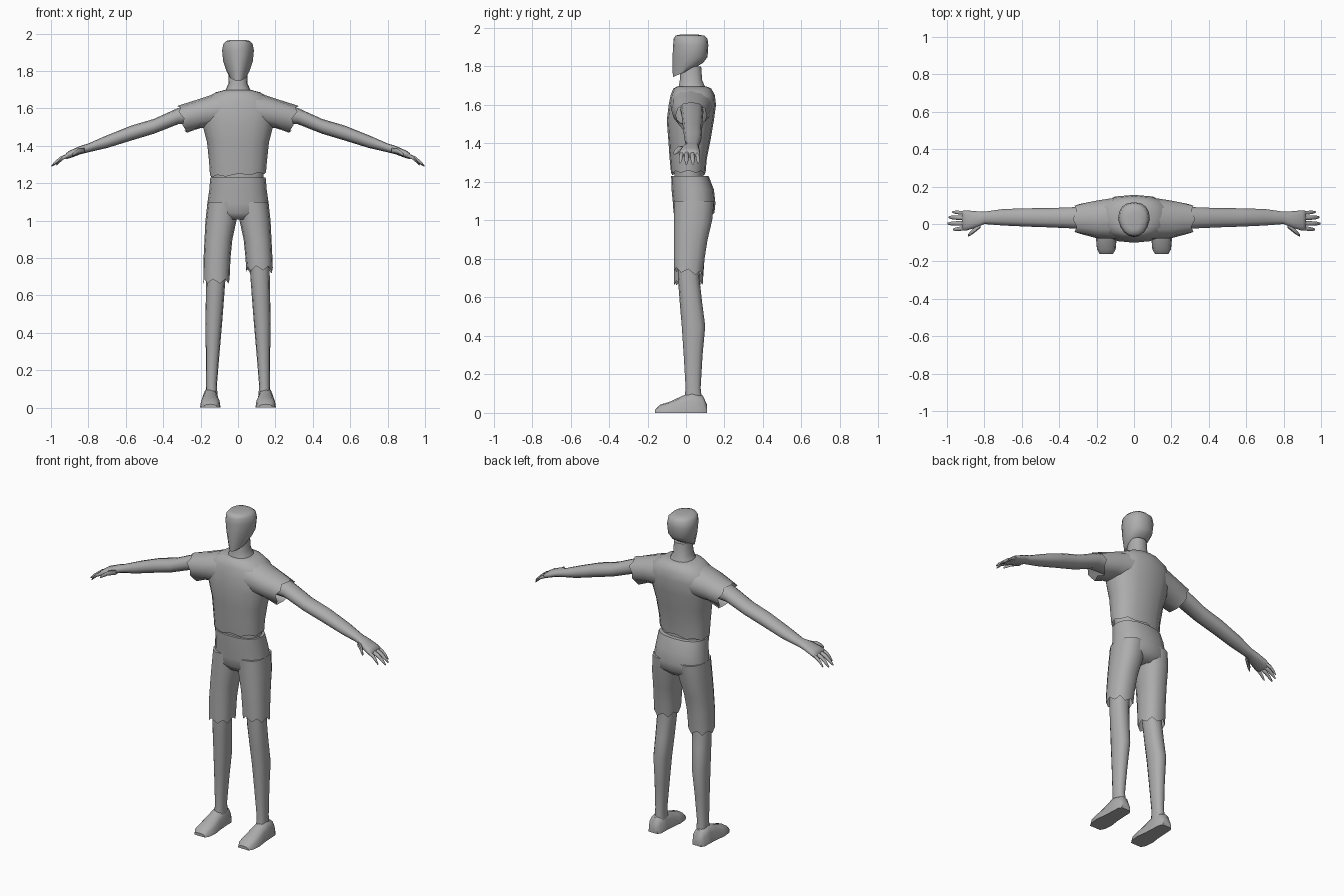
import bpy, bmesh, math
from mathutils import Vector

grey = bpy.data.materials.new("plain grey")
grey.diffuse_color = (0.42, 0.42, 0.42, 1)


def oval(n=14, power=0.85):
    """Unit outline, slightly squared off."""
    pts = []
    for i in range(n):
        a = 2 * math.pi * i / n
        c, s = math.cos(a), math.sin(a)
        pts.append((math.copysign(abs(c) ** power, c), math.copysign(abs(s) ** power, s)))
    return pts


def loft(name, rings, cap_start=True, cap_end=True, angle=45):
    """Skin a list of equal-length rings into one smooth object."""
    bm = bmesh.new()
    rows = [[bm.verts.new(p) for p in r] for r in rings]
    n = len(rows[0])
    for a, b in zip(rows, rows[1:]):
        for i in range(n):
            j = (i + 1) % n
            bm.faces.new((a[i], a[j], b[j], b[i]))
    if cap_start:
        bm.faces.new(rows[0][::-1])
    if cap_end:
        bm.faces.new(rows[-1])
    bmesh.ops.recalc_face_normals(bm, faces=bm.faces)
    me = bpy.data.meshes.new(name)
    bm.to_mesh(me)
    bm.free()
    me.materials.append(grey)
    ob = bpy.data.objects.new(name, me)
    bpy.context.collection.objects.link(ob)
    bpy.ops.object.select_all(action='DESELECT')
    ob.select_set(True)
    bpy.context.view_layer.objects.active = ob
    bpy.ops.object.shade_smooth_by_angle(angle=math.radians(angle))
    return ob


def level(z, x0, x1, y0, y1, tilt=0, taper=0, n=14, power=0.85):
    """Horizontal ring; tilt raises the back, taper narrows the front."""
    cx, cy, hx, hy = (x0 + x1) / 2, (y0 + y1) / 2, (x1 - x0) / 2, (y1 - y0) / 2
    return [Vector((cx + u * hx * (1 - taper * max(0, -v)), cy + v * hy, z + tilt * (v + 1) / 2))
            for u, v in oval(n, power)]


def upright(s, x, z0, z1, y0, y1, lean=0, n=12):
    """Ring facing sideways; lean pushes its top outward."""
    cz, cy, hz, hy = (z0 + z1) / 2, (y0 + y1) / 2, (z1 - z0) / 2, (y1 - y0) / 2
    return [Vector((s * (x + lean * v), cy + u * hy, cz + v * hz)) for u, v in oval(n, 0.9)]


# head: squared crown, narrow chin
loft("head", [level(*r, n=16) for r in (
    (1.745, -.046, .046, -.068, .05, .05, .45),
    (1.79, -.064, .064, -.07, .09, .03, .4),
    (1.85, -.079, .079, -.07, .112, .0, .3),
    (1.91, -.085, .085, -.067, .116, .0, .2),
    (1.945, -.078, .078, -.064, .112, .0, .15),
    (1.96, -.064, .064, -.055, .095, .0, .1),
    (1.966, -.035, .035, -.03, .06))], angle=60)
loft("neck", [level(*r) for r in (
    (1.66, -.09, .09, -.05, .11), (1.695, -.068, .068, -.04, .10),
    (1.73, -.052, .052, -.033, .085), (1.80, -.048, .048, -.03, .08))])

# shirt body, with an uneven hem
body = [level(*r, n=16) for r in (
    (1.245, -.15, .15, -.078, .102), (1.32, -.155, .155, -.085, .108),
    (1.42, -.166, .166, -.092, .128), (1.52, -.192, .192, -.10, .145),
    (1.60, -.20, .20, -.09, .156), (1.65, -.175, .175, -.08, .15),
    (1.685, -.12, .12, -.066, .132), (1.697, -.075, .075, -.045, .105))]
for i, p in enumerate(body[0]):
    p.z += 0.06 * p.x + 0.006 * (-1) ** i
loft("shirt_body", body, cap_start=False, angle=60)
loft("waist", [level(1.18, -.135, .135, -.06, .095), level(1.30, -.138, .138, -.065, .09)])

# shorts seat
loft("shorts_seat", [level(*r, n=16) for r in (
    (1.23, -.148, .148, -.077, .118), (1.16, -.154, .154, -.075, .145),
    (1.09, -.164, .164, -.068, .153), (1.04, -.166, .166, -.065, .148),
    (1.005, -.09, .09, -.04, .11))], angle=60)

for side, s in (("left", -1), ("right", 1)):
    # sleeve with a ragged cuff
    sleeve = [upright(s, .09, 1.50, 1.69, -.08, .142),
              upright(s, .20, 1.495, 1.652, -.076, .125),
              upright(s, .295, 1.48, 1.612, -.052, .107, .02)]
    for i, p in enumerate(sleeve[-1]):
        p.x += s * (0.012 if i % 2 else -0.006)
        p.z -= 0.018 if i in (8, 10) else 0
    loft(side + "_sleeve", sleeve, cap_end=False, angle=60)

    # arm running into the palm
    loft(side + "_arm", [upright(s, *r) for r in (
        (.20, 1.52, 1.63, -.03, .09), (.32, 1.515, 1.602, -.024, .09),
        (.45, 1.464, 1.543, -.018, .085), (.57, 1.428, 1.508, -.014, .084),
        (.70, 1.388, 1.456, -.008, .08), (.80, 1.365, 1.412, 0, .066),
        (.84, 1.355, 1.40, -.018, .068), (.90, 1.333, 1.374, -.036, .073),
        (.92, 1.328, 1.36, -.034, .07))], angle=60)

    # fingers and thumb: base, tip, thickness
    digits = {"little_finger": ((.90, .058, 1.35), (.972, .064, 1.297), .009),
              "ring_finger": ((.90, .032, 1.352), (.992, .036, 1.292), .011),
              "middle_finger": ((.90, .004, 1.352), (.997, .002, 1.292), .011),
              "index_finger": ((.90, -.022, 1.352), (.968, -.03, 1.30), .010),
              "thumb": ((.82, -.005, 1.375), (.888, -.062, 1.347), .013)}
    for part, (a, b, t) in digits.items():
        a, b = Vector(a), Vector(b)
        rings = []
        for f, k in ((0, 1.15), (.5, 1.1), (.8, .9), (1, .4)):
            c = a.lerp(b, f) + Vector((0, 0, .010 * math.sin(math.pi * f)))
            rings.append(upright(s, c.x, c.z - t * k, c.z + t * k, c.y - t * k, c.y + t * k, n=6))
        loft(side + "_" + part, rings, angle=70)

    # shorts leg, one side longer than the other
    hem = .675 if s < 0 else .735
    leg = [level(z, min(s * a, s * b), max(s * a, s * b), y0, y1) for z, a, b, y0, y1 in (
        (1.10, .0, .163, -.066, .148), (1.0, .008, .174, -.065, .138),
        (.90, .03, .179, -.065, .114), (.80, .04, .184, -.065, .098),
        (hem, .045, .186, -.064, .088))]
    for i, p in enumerate(leg[-1]):
        p.z += 0.012 * (-1) ** i - 0.15 * (p.y - .01) * (s > 0)
    loft(side + "_shorts_leg", leg, cap_end=False, angle=60)

    # bare leg
    loft(side + "_leg", [level(z, min(s * a, s * b), max(s * a, s * b), y0, y1, n=12)
                         for z, a, b, y0, y1 in (
        (.85, .06, .165, -.045, .075), (.70, .066, .17, -.042, .07),
        (.58, .075, .172, -.033, .083), (.45, .085, .175, -.022, .10),
        (.30, .098, .172, -.012, .086), (.13, .112, .17, -.002, .076),
        (.05, .11, .172, -.01, .085))])

    # foot with a flat sole
    foot = []
    for y, hw, top in ((.108, .03, .045), (.088, .042, .09), (.03, .044, .108),
                       (-.02, .047, .088), (-.08, .055, .06),
                       (-.135, .05, .042), (-.16, .036, .018)):
        foot.append([Vector((s * .148 + u * hw, y, max(0, v) * top)) for u, v in oval(12, .75)])
    loft(side + "_foot", foot)
